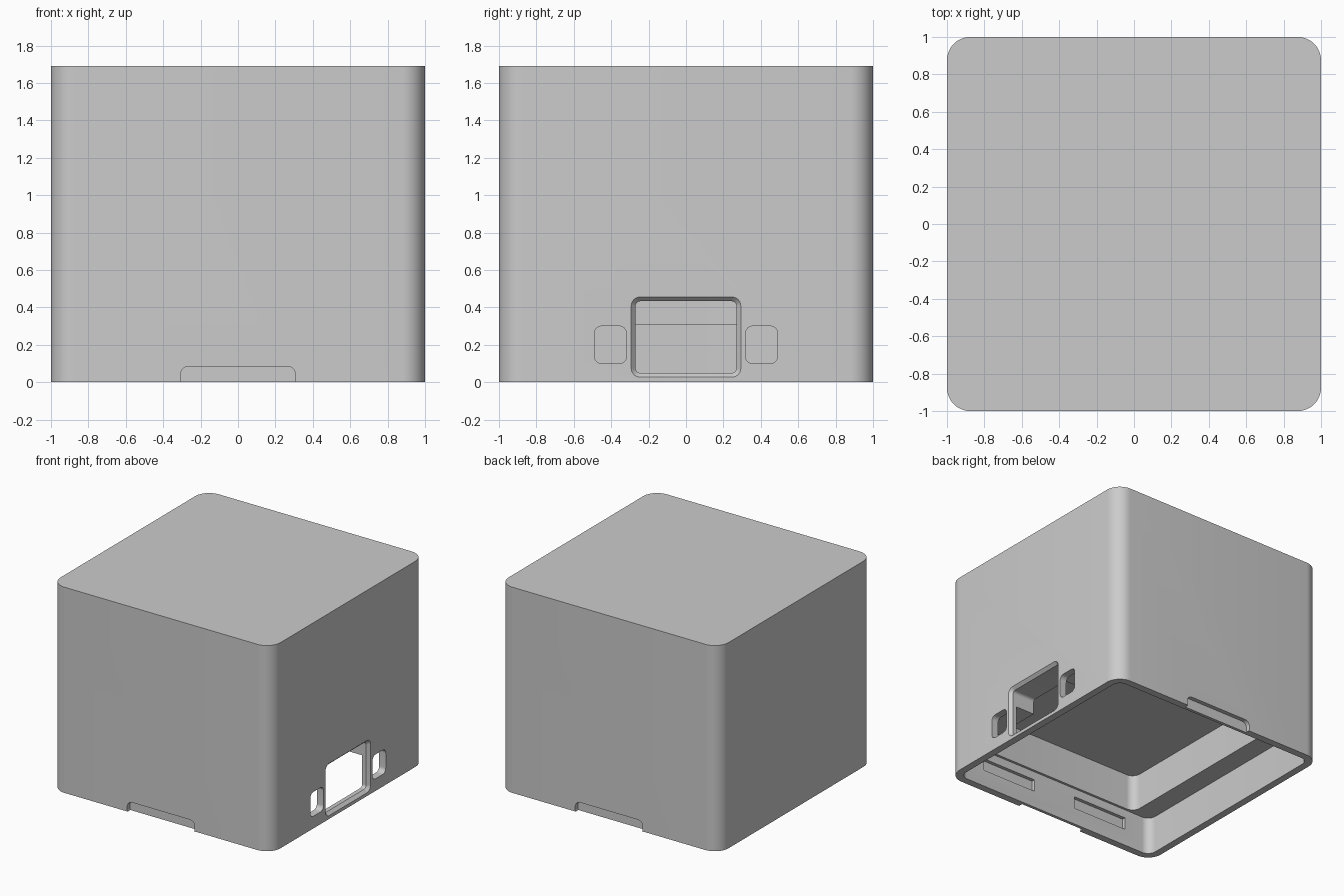
import bpy
import bmesh
import math
from mathutils import Vector

old = bpy.data.objects.get("Cube")
if old:
    bpy.data.objects.remove(old, do_unlink=True)

grey = bpy.data.materials.new("plain grey")
grey.use_nodes = True
colour = (0.6, 0.6, 0.6, 1)
grey.diffuse_color = colour
grey.node_tree.nodes["Principled BSDF"].inputs["Base Color"].default_value = colour

# Which world axes carry the outline's u, the outline's v and the depth
AXES = {"X": (1, 2, 0), "Y": (0, 2, 1), "Z": (0, 1, 2)}


def outline(u0, u1, v0, v1, r, steps=10):
    """Rounded rectangle as a list of (u, v)."""
    centres = ((u1 - r, v1 - r), (u0 + r, v1 - r), (u0 + r, v0 + r), (u1 - r, v0 + r))
    points = []
    for corner, (cu, cv) in enumerate(centres):
        for i in range(steps + 1):
            a = math.pi / 2 * (corner + i / steps)
            points.append((cu + r * math.cos(a), cv + r * math.sin(a)))
    return points


def prism(name, axis, u, v, r, depth, flare=0):
    """Rounded block along an axis; flare widens the outline at the far end."""
    bm = bmesh.new()
    iu, iv, iw = AXES[axis]
    rings = []
    for w, grow in zip(depth, (0, flare)):
        ring = []
        for pu, pv in outline(u[0] - grow, u[1] + grow, v[0] - grow, v[1] + grow, r + grow):
            p = Vector()
            p[iu], p[iv], p[iw] = pu, pv, w
            ring.append(bm.verts.new(p))
        rings.append(ring)
    near, far = rings
    bm.faces.new(near)
    bm.faces.new(far)
    for i in range(len(near)):
        j = (i + 1) % len(near)
        bm.faces.new((near[i], near[j], far[j], far[i]))
    bmesh.ops.recalc_face_normals(bm, faces=bm.faces)
    mesh = bpy.data.meshes.new(name)
    bm.to_mesh(mesh)
    bm.free()
    mesh.materials.append(grey)
    obj = bpy.data.objects.new(name, mesh)
    bpy.context.collection.objects.link(obj)
    return obj


def sym(half):
    return (-half, half)


# Outer block
housing = prism("housing", "Z", sym(1), sym(1), 0.125, (0, 1.69))

# Open base and the narrower recess above its ledge
cutters = [
    prism("base_cavity", "Z", sym(0.94), sym(0.94), 0.07, (-0.1, 0.31)),
    prism("upper_recess", "Z", sym(0.77), sym(0.92), 0.07, (0.2, 0.61)),
]

# Chamfered port through the right wall and ledge
port_u, port_v = sym(0.27), (0.05, 0.433)
cutters.append(prism("port", "X", port_u, port_v, 0.025, (0.7, 1.1)))
cutters.append(prism("port_chamfer", "X", port_u, port_v, 0.025, (0.975, 1.025), 0.046))

for side in (-1, 1):
    # Small windows either side of the port
    window = sorted((side * 0.318, side * 0.49))
    cutters.append(prism("window", "X", window, (0.1, 0.3), 0.04, (0.85, 1.1)))
    # Finger notches in the front and back
    notch = sorted((side * 0.965, side * 1.1))
    cutters.append(prism("finger_notch", "Y", sym(0.307), (-0.025, 0.085), 0.045, notch))
    # Clip grooves inside the front and back walls
    for end in (-1, 1):
        groove = sorted((end * 0.2, end * 0.7))
        deep = sorted((side * 0.9, side * 0.968))
        cutters.append(prism("clip_groove", "Y", groove, (0.14, 0.24), 0.002, deep))

for cutter in cutters:
    cut = housing.modifiers.new(cutter.name, "BOOLEAN")
    cut.operation = "DIFFERENCE"
    cut.solver = "EXACT"
    cut.object = cutter
    cutter.hide_render = True

# Bake the cuts and drop the cutters
graph = bpy.context.evaluated_depsgraph_get()
baked = bpy.data.meshes.new_from_object(housing.evaluated_get(graph))
housing.modifiers.clear()
housing.data = baked
for cutter in cutters:
    bpy.data.objects.remove(cutter, do_unlink=True)

bpy.ops.object.select_all(action="DESELECT")
housing.select_set(True)
bpy.context.view_layer.objects.active = housing
bpy.ops.object.shade_smooth_by_angle(angle=math.radians(30))
